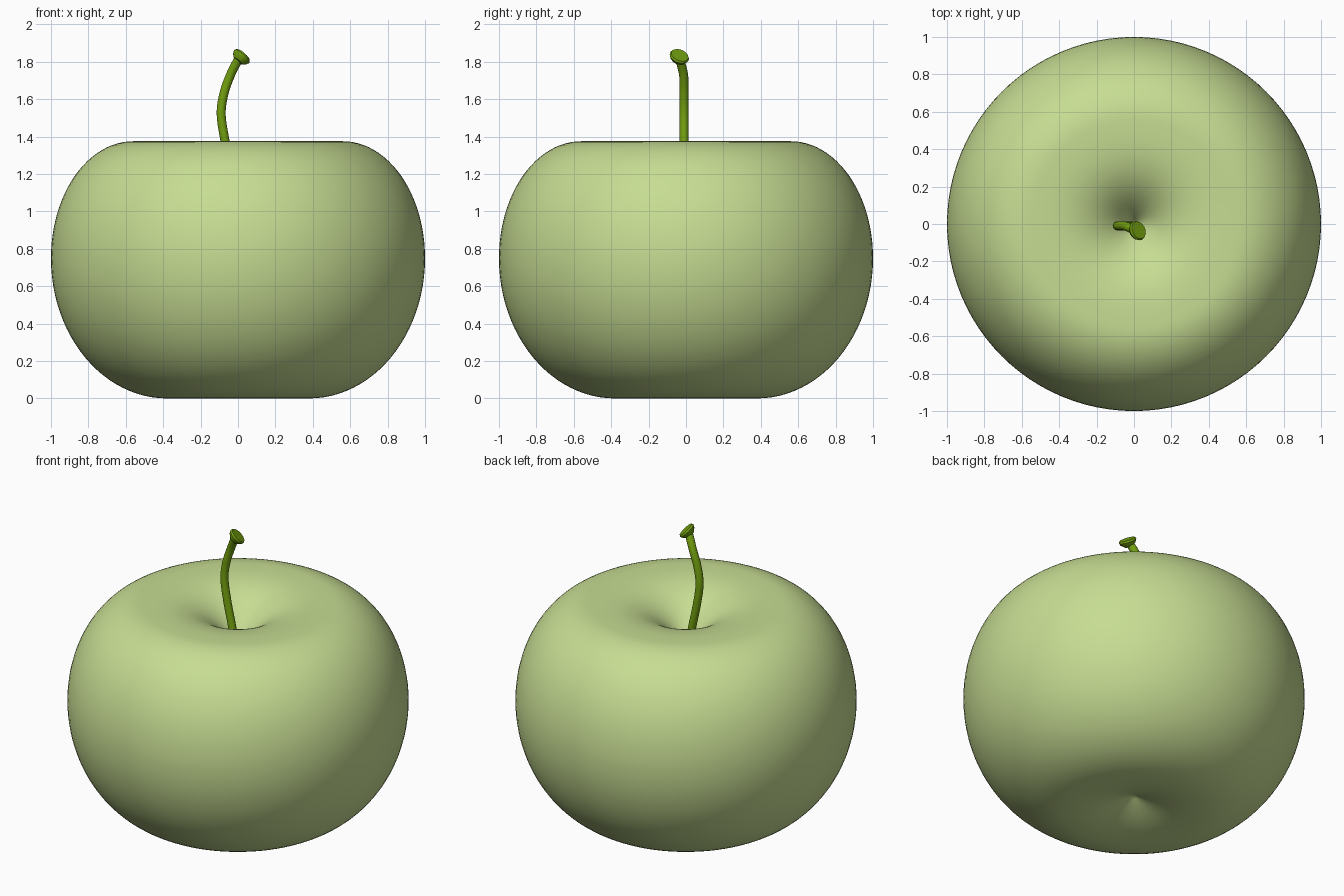
import bpy, bmesh, math
from mathutils import Vector

if "Cube" in bpy.data.objects:
    bpy.data.objects.remove(bpy.data.objects["Cube"])


def material(name, rgb):
    m = bpy.data.materials.new(name)
    m.diffuse_color = (*rgb, 1)
    m.use_nodes = True
    m.node_tree.nodes["Principled BSDF"].inputs["Base Color"].default_value = m.diffuse_color
    return m


def finish(name, bm, mat, angle):
    bmesh.ops.recalc_face_normals(bm, faces=bm.faces)
    me = bpy.data.meshes.new(name)
    bm.to_mesh(me)
    bm.free()
    ob = bpy.data.objects.new(name, me)
    bpy.context.collection.objects.link(ob)
    me.materials.append(mat)
    bpy.ops.object.select_all(action='DESELECT')
    ob.select_set(True)
    bpy.context.view_layer.objects.active = ob
    bpy.ops.object.shade_smooth_by_angle(angle=math.radians(angle))
    return ob


def loft(bm, rings, cap):
    """Bridge rings of points with quads, optionally capping both ends."""
    loops = [[bm.verts.new(p) for p in ring] for ring in rings]
    n = len(loops[0])
    for a, b in zip(loops, loops[1:]):
        for i in range(n):
            j = (i + 1) % n
            bm.faces.new((a[i], a[j], b[j], b[i]))
    if cap:
        bm.faces.new(loops[0])
        bm.faces.new(loops[-1])


def ring(center, axis, radius, n=16):
    u = axis.cross(Vector((0, 1, 0))).normalized()
    v = axis.cross(u).normalized()
    return [center + radius * (u * math.cos(t) + v * math.sin(t))
            for t in (2 * math.pi * i / n for i in range(n))]


skin = material("pale green skin", (0.57, 0.72, 0.29))
stalk = material("olive green stalk", (0.17, 0.35, 0.005))

# Fruit body: shallow bottom dimple, two elliptical arcs, deep top dimple
MID, TOP = 0.75, 1.375
R_LOW, R_HIGH = 0.38, 0.56
profile = []
for i in range(16):
    t = i / 16
    profile.append((R_LOW * t, 0.1 * (1 - t) ** 2))
for i in range(24):
    a = math.pi / 2 * i / 24
    profile.append((R_LOW + (1 - R_LOW) * math.sin(a), MID - MID * math.cos(a)))
for i in range(24):
    a = math.pi / 2 * i / 24
    profile.append((R_HIGH + (1 - R_HIGH) * math.cos(a),
                    MID + (TOP - MID) * math.sin(a)))
for i in range(25):
    t = 1 - i / 24
    profile.append((R_HIGH * t, TOP - 0.29 * (1 - t) ** 3))

bm = bmesh.new()
verts = [bm.verts.new((r, 0, z)) for r, z in profile]
edges = [bm.edges.new(p) for p in zip(verts, verts[1:])]
bmesh.ops.spin(bm, geom=verts + edges, cent=(0, 0, 0), axis=(0, 0, 1),
               angle=2 * math.pi, steps=96)
bmesh.ops.remove_doubles(bm, verts=bm.verts, dist=0.0005)
finish("fruit_body", bm, skin, 80)

# Stem: round tube swept along a gently curved path
path = [Vector(p) for p in ((0.0, -0.01, 1.05), (-0.035, -0.01, 1.22),
                            (-0.07, -0.01, 1.38), (-0.09, -0.01, 1.52),
                            (-0.075, -0.01, 1.63), (-0.04, -0.013, 1.73),
                            (0.003, -0.034, 1.815))]
ext = [2 * path[0] - path[1]] + path + [2 * path[-1] - path[-2]]
points = []
for k in range(1, len(ext) - 2):
    a, b, c, d = ext[k - 1:k + 3]
    for s in range(6):
        t = s / 6
        points.append(0.5 * (2 * b + (c - a) * t + (2 * a - 5 * b + 4 * c - d) * t * t
                             + (3 * b - a - 3 * c + d) * t ** 3))
points.append(path[-1])
rings = []
for i, p in enumerate(points):
    tangent = points[min(i + 1, len(points) - 1)] - points[max(i - 1, 0)]
    rings.append(ring(p, tangent.normalized(), 0.024))
bm = bmesh.new()
loft(bm, rings, True)
finish("stem", bm, stalk, 50)

# Stem tip: flared, tilted cut end
axis = Vector((0.62, 0.3, 0.72)).normalized()
center = Vector((0.017, -0.037, 1.825))
bm = bmesh.new()
loft(bm, [ring(center + axis * h, axis, r)
          for h, r in ((-0.03, 0.026), (-0.012, 0.046), (0.004, 0.054), (0.014, 0.048))], True)
finish("stem_tip", bm, stalk, 40)
